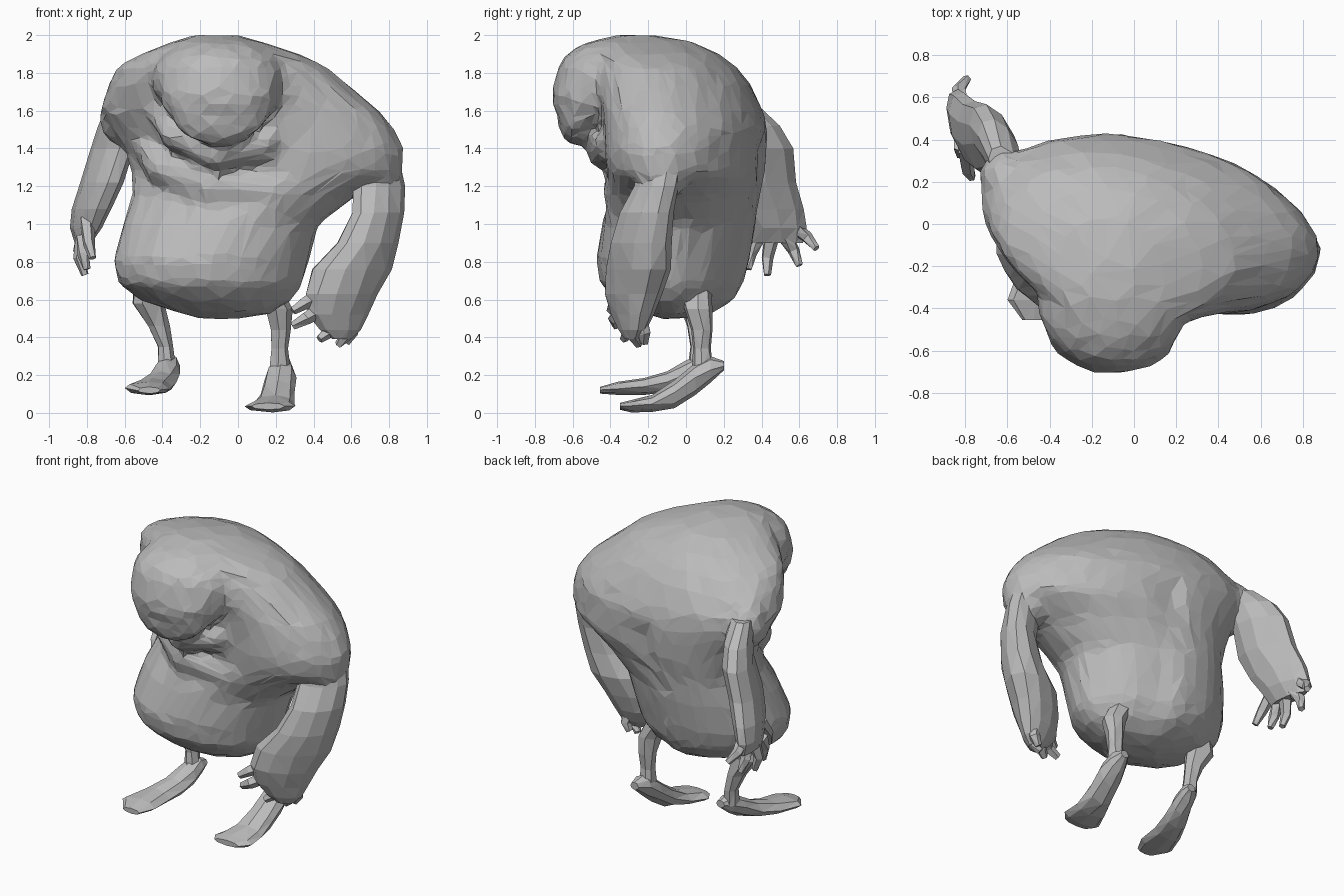
import bpy, bmesh, math, random
from mathutils import Vector, Matrix

random.seed(4)
cube = bpy.data.objects.get("Cube")
if cube:
    bpy.data.objects.remove(cube, do_unlink=True)

GREY = (0.5, 0.5, 0.5, 1)
skin = bpy.data.materials.new("grey_skin")
skin.use_nodes = True
skin.diffuse_color = GREY
skin.node_tree.nodes["Principled BSDF"].inputs["Base Color"].default_value = GREY


def bridge(bm, rings):
    """Skin a list of point rings and cap both ends."""
    loops = [[bm.verts.new(p) for p in ring] for ring in rings]
    n = len(loops[0])
    for a, b in zip(loops, loops[1:]):
        for i in range(n):
            j = (i + 1) % n
            bm.faces.new((a[i], a[j], b[j], b[i]))
    bm.faces.new(loops[0][::-1])
    bm.faces.new(loops[-1])


def loft(bm, stations, depth_axis=1, sides=9, rough=0.0, skew=0.0):
    """Oval rings: centre x, y, z, half width in x, half size along depth_axis.
    skew turns the oval towards one diagonal without changing its extents."""
    rings = []
    for x, y, z, rx, rd in stations:
        ring = []
        for i in range(sides):
            t = math.tau * (i + random.uniform(-rough, rough)) / sides
            p = Vector((x + rx * math.cos(t), y, z))
            p[depth_axis] += rd * (skew * math.cos(t) + math.sqrt(1 - skew ** 2) * math.sin(t))
            ring.append(p)
        rings.append(ring)
    bridge(bm, rings)


def tube(bm, points, radii, sides=5):
    """Round limb along a path."""
    pts = [Vector(p) for p in points]
    rings = []
    for i, p in enumerate(pts):
        d = pts[min(i + 1, len(pts) - 1)] - pts[max(i - 1, 0)]
        q = d.to_track_quat('Z', 'Y')
        rings.append([p + q @ Vector((radii[i] * math.cos(math.tau * k / sides),
                                      radii[i] * math.sin(math.tau * k / sides), 0))
                      for k in range(sides)])
    bridge(bm, rings)


def ball(bm, centre, size):
    m = Matrix.Translation(centre) @ Matrix.Diagonal((*size, 1))
    bmesh.ops.create_icosphere(bm, subdivisions=3, radius=1, matrix=m)


def finish(name, bm, triangles=True):
    bmesh.ops.recalc_face_normals(bm, faces=bm.faces[:])
    if triangles:
        bmesh.ops.triangulate(bm, faces=bm.faces[:])
    mesh = bpy.data.meshes.new(name)
    bm.to_mesh(mesh)
    bm.free()
    mesh.materials.append(skin)
    obj = bpy.data.objects.new(name, mesh)
    bpy.context.collection.objects.link(obj)
    return obj


# Torso, leaning and twisted: height, x range, y range, shear of y along x
TORSO = [
    (2.0, -.22, .0, -.38, -.18, 0), (1.965, -.36, .14, -.5, .03, -.05),
    (1.9, -.5, .33, -.5, .17, -.1), (1.83, -.64, .47, -.47, .26, -.13),
    (1.74, -.69, .58, -.45, .33, -.15), (1.6, -.73, .75, -.42, .39, -.17),
    (1.5, -.67, .83, -.41, .41, -.17), (1.39, -.6, .88, -.41, .415, -.17),
    (1.27, -.56, .87, -.4, .41, -.16), (1.15, -.56, .62, -.41, .39, -.12),
    (1.0, -.61, .43, -.44, .37, -.06), (.8, -.665, .37, -.475, .335, 0),
    (.68, -.63, .34, -.45, .3, 0), (.59, -.5, .27, -.36, .24, 0),
    (.53, -.33, .18, -.25, .14, 0), (.5, -.2, .02, -.12, .02, 0),
]
bm = bmesh.new()
rings = []
for z, x0, x1, y0, y1, shear in TORSO:
    cx, cy, rx, ry = (x0 + x1) / 2, (y0 + y1) / 2, (x1 - x0) / 2, (y1 - y0) / 2
    ring = []
    for i in range(40):
        t = math.tau * i / 40
        x = cx + rx * math.cos(t)
        y = cy + ry * math.sin(t) + shear * (x - cx)
        # Furrow down the spine, with the left half of the back set in a little
        if math.sin(t) > 0.3 and z < 1.45:
            y -= 0.03 * math.exp(-((x - 0.03) / 0.07) ** 2)
            y -= 0.03 / (1 + math.exp((0.03 - x) / 0.03))
        ring.append((x, y, z))
    rings.append(ring)
bridge(bm, rings)

# Drooping head: skull, cheeks and forward jaw
ball(bm, (-.1, -.37, 1.765), (.36, .325, .23))
ball(bm, (-.1, -.51, 1.68), (.315, .2, .2))
ball(bm, (-.1, -.575, 1.57), (.25, .105, .155))
# Folds of flesh under the head and across the chest
tube(bm, [(-.42, -.22, 1.62), (-.34, -.32, 1.47), (-.1, -.44, 1.37),
          (.14, -.41, 1.42), (.3, -.33, 1.62)], [.07, .08, .09, .08, .06], 10)
tube(bm, [(-.5, -.02, 1.45), (-.4, -.18, 1.3), (-.15, -.33, 1.2),
          (.2, -.34, 1.17), (.6, -.24, 1.27)], [.08, .1, .11, .1, .09], 10)
# Ear
tube(bm, [(.16, -.38, 1.8), (.24, -.42, 1.75), (.28, -.44, 1.66)], [.05, .05, .025], 8)
# Shoulder joints
ball(bm, (.73, -.13, 1.28), (.145, .14, .17))
ball(bm, (-.61, .21, 1.57), (.125, .15, .16))
raw = finish("body_base", bm, False)

# Blend the body masses into one coarse faceted skin
rm = raw.modifiers.new("blend", 'REMESH')
rm.mode = 'VOXEL'
rm.voxel_size = 0.028
sm = raw.modifiers.new("soften", 'SMOOTH')
sm.factor = 0.5
sm.iterations = 8
dc = raw.modifiers.new("facets", 'DECIMATE')
dc.ratio = 0.09
graph = bpy.context.evaluated_depsgraph_get()
mesh = bpy.data.meshes.new_from_object(raw.evaluated_get(graph))
mesh.materials.clear()
mesh.materials.append(skin)
mesh.shade_flat()
# Slightly uneven, hand-cut facets
for v in mesh.vertices:
    v.co += Vector([random.uniform(-.005, .005) for _ in range(3)])
body = bpy.data.objects.new("body", mesh)
bpy.context.collection.objects.link(body)
bpy.data.objects.remove(raw, do_unlink=True)

# Left arm, hanging forward, with a heavy forearm
bm = bmesh.new()
loft(bm, [(.73, -.13, 1.36, .12, .12), (.745, -.16, 1.2, .14, .12),
          (.74, -.21, 1.06, .14, .145), (.685, -.24, .9, .165, .165),
          (.6, -.255, .76, .215, .175), (.545, -.28, .63, .195, .155),
          (.525, -.285, .52, .165, .115), (.54, -.285, .44, .11, .075),
          (.55, -.285, .39, .05, .04)], sides=11, rough=0.1, skew=0.4)
LEFT_FINGERS = [
    [(.42, -.33, .62), (.35, -.38, .58), (.29, -.4, .54)],
    [(.42, -.33, .54), (.36, -.38, .5), (.29, -.37, .46)],
    [(.49, -.3, .48), (.47, -.31, .42), (.43, -.33, .39)],
    [(.55, -.28, .47), (.57, -.27, .4), (.53, -.25, .36)],
    [(.59, -.25, .5), (.6, -.22, .42), (.57, -.22, .37)],
]
for path in LEFT_FINGERS:
    tube(bm, path, [.045, .035, .022])
finish("left_arm", bm)

# Right arm, swung back, with a broad flat hand
bm = bmesh.new()
loft(bm, [(-.6, .25, 1.64, .09, .12), (-.635, .35, 1.52, .105, .15),
          (-.665, .4, 1.4, .115, .17), (-.72, .4, 1.22, .115, .185),
          (-.775, .44, 1.08, .105, .185), (-.805, .475, .98, .085, .165),
          (-.82, .48, .9, .045, .14)], sides=10, rough=0.1, skew=-0.45)
RIGHT_FINGERS = [
    [(-.8, .36, 1.02), (-.79, .26, .9), (-.77, .22, .82)],
    [(-.82, .38, .93), (-.82, .34, .84), (-.8, .33, .76)],
    [(-.82, .45, .92), (-.84, .43, .82), (-.81, .43, .73)],
    [(-.82, .53, .93), (-.84, .57, .86), (-.82, .6, .78)],
    [(-.82, .57, .98), (-.83, .64, .93), (-.79, .69, .87)],
]
for path in RIGHT_FINGERS:
    tube(bm, path, [.042, .033, .02])
finish("right_arm", bm)

# Thin legs on long, drooping feet
LEGS = {
    "left": ([(.16, .05, .66, .07, .09), (.215, .065, .55, .075, .075),
              (.225, .085, .44, .055, .058), (.22, .085, .34, .045, .048),
              (.22, .09, .22, .06, .06)],
             [(.24, .2, .25, .03, .025), (.23, .13, .23, .065, .07),
              (.225, .05, .18, .085, .085), (.21, -.06, .1, .09, .075),
              (.19, -.18, .05, .11, .045), (.17, -.29, .035, .135, .033),
              (.16, -.35, .035, .09, .018)]),
    "right": ([(-.46, .04, .68, .1, .1), (-.48, .04, .58, .09, .085),
               (-.42, .06, .46, .06, .058), (-.385, .07, .35, .042, .048),
               (-.38, .06, .25, .05, .05)],
              [(-.345, .13, .26, .03, .025), (-.365, .08, .25, .058, .06),
               (-.38, .0, .21, .072, .068), (-.41, -.1, .165, .085, .055),
               (-.45, -.22, .14, .1, .045), (-.48, -.36, .13, .12, .035),
               (-.47, -.455, .12, .06, .018)]),
}
for side, (leg, foot) in LEGS.items():
    bm = bmesh.new()
    loft(bm, leg, sides=7, rough=0.2)
    finish(side + "_leg", bm)
    bm = bmesh.new()
    loft(bm, foot, depth_axis=2, sides=8, rough=0.15)
    finish(side + "_foot", bm)
